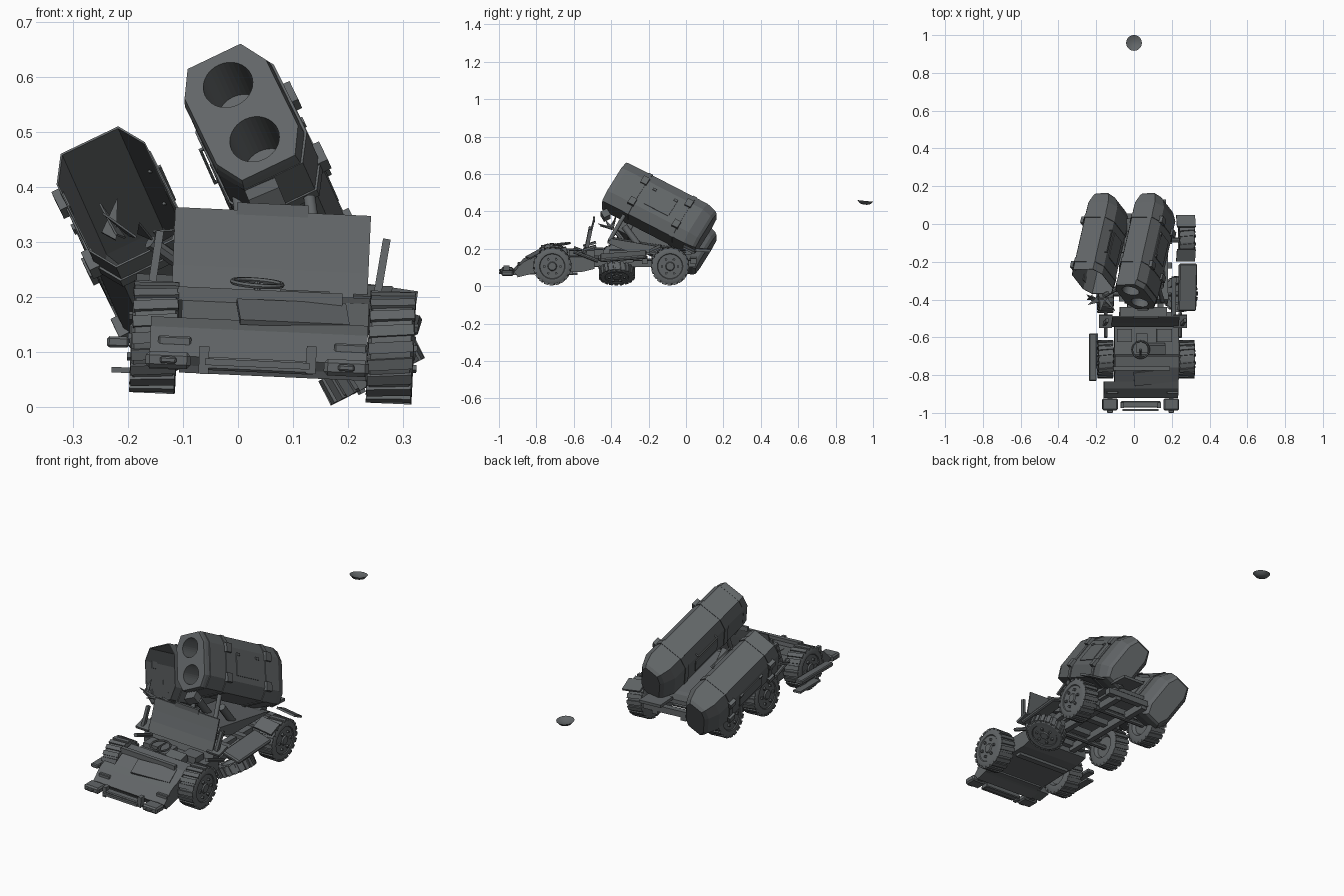
import bpy, bmesh
from math import pi, sin, cos
from mathutils import Vector, Matrix, Euler

cube = bpy.data.objects.get("Cube")
if cube:
    bpy.data.objects.remove(cube)

GREY = (0.12, 0.13, 0.135, 1)
mat = bpy.data.materials.new("dark_grey_metal")
mat.use_nodes = True
mat.diffuse_color = GREY
mat.node_tree.nodes["Principled BSDF"].inputs["Base Color"].default_value = GREY
mat.node_tree.nodes["Principled BSDF"].inputs["Roughness"].default_value = 0.7

ROLL = 0.045          # the whole truck leans to one side
MID = 0.06            # lateral centre of the chassis


def finish(name, bm, matrix=Matrix(), smooth=False):
    bmesh.ops.recalc_face_normals(bm, faces=bm.faces)
    mesh = bpy.data.meshes.new(name)
    bm.to_mesh(mesh)
    bm.free()
    obj = bpy.data.objects.new(name, mesh)
    bpy.context.collection.objects.link(obj)
    obj.matrix_world = matrix
    mesh.materials.append(mat)
    if smooth:
        bpy.ops.object.select_all(action='DESELECT')
        obj.select_set(True)
        bpy.context.view_layer.objects.active = obj
        bpy.ops.object.shade_smooth_by_angle(angle=0.6)
    return obj


def place(loc, rot=(0, ROLL, 0)):
    return Matrix.Translation(loc) @ Euler(rot).to_matrix().to_4x4()


def add_cube(bm, matrix, size):
    bmesh.ops.create_cube(bm, size=1, matrix=matrix @ Matrix.Diagonal((*size, 1)))


def box(name, loc, size, rot=(0, ROLL, 0), bevel=0):
    bm = bmesh.new()
    add_cube(bm, Matrix(), size)
    if bevel:
        bmesh.ops.bevel(bm, geom=bm.edges[:], offset=bevel, segments=1, affect='EDGES')
    return finish(name, bm, place(loc, rot))


def add_loft(bm, rings, loop=False):
    """Skin a list of rings; cap both ends, or join the last ring to the first."""
    loops = [[bm.verts.new(p) for p in ring] for ring in rings]
    if loop:
        loops.append(loops[0])
    for a, b in zip(loops, loops[1:]):
        for i in range(len(a)):
            j = (i + 1) % len(a)
            bm.faces.new((a[i], a[j], b[j], b[i]))
    if not loop:
        bm.faces.new(loops[0])
        bm.faces.new(loops[-1])


def circle(r, z, n=32, cx=0, cy=0):
    return [Vector((cx + r * cos(2 * pi * i / n), cy + r * sin(2 * pi * i / n), z)) for i in range(n)]


def rod(name, a, b, r, n=8):
    a, b = Vector(a), Vector(b)
    bm = bmesh.new()
    add_loft(bm, [circle(r, 0, n), circle(r, (b - a).length, n)])
    rot = (b - a).to_track_quat('Z', 'Y').to_matrix().to_4x4()
    return finish(name, bm, Matrix.Translation(a) @ rot, True)


def side_profile(name, pts, x0, x1):
    """Extrude a (y, z) outline across the truck."""
    bm = bmesh.new()
    add_loft(bm, [[Vector((x - MID, y, z)) for y, z in pts] for x in (x0, x1)])
    return finish(name, bm, place((MID, 0, 0)))


# Wheels: flat hub disc, tyre, broad lugs and bolts, with the outer face along local z
def wheel(name, loc, axis, r=0.102, w=0.084):
    bm = bmesh.new()
    h = w / 2
    prof = [(.2, h + .003), (.24, h - .003), (.64, h - .004), (.67, h), (.86, h),
            (.95, h - .006), (.95, -h + .006), (.86, -h), (.6, -h), (.5, -h + .015)]
    add_loft(bm, [circle(r * k, z) for k, z in prof])
    for i in range(20):
        turn = Matrix.Rotation(2 * pi * i / 20, 4, 'Z') @ Matrix.Translation((r * .95, 0, 0))
        add_cube(bm, turn @ Matrix.Rotation(.1, 4, 'X'), (r * .1, r * .2, w * .97))
    for i in range(6):
        turn = Matrix.Rotation(2 * pi * i / 6, 4, 'Z') @ Matrix.Translation((r * .42, 0, h))
        add_cube(bm, turn, (.011, .011, .012))
    rot = Vector(axis).to_track_quat('Z', 'Y').to_matrix().to_4x4()
    finish(name, bm, Matrix.Translation(loc) @ rot, True)


for label, y in (("front", -.715), ("middle", -.37), ("rear", -.085)):
    wheel(label + "_wheel_right", (-.152, y, .127), (-1, 0, ROLL))
    if label != "middle":
        wheel(label + "_wheel_left", (.278, y, .108), (1, 0, -ROLL))
    rod(label + "_axle", (-.13, y, .12), (.24, y, .105), .013)
wheel("fallen_wheel", (.243, -.37, .068), (.45, 0, -.89), .096, .05)

# Front body with sloping nose and open cab
side_profile("front_body", [(-.9, .055), (-.915, .085), (-.87, .13), (-.76, .195), (-.7, .205),
                            (-.69, .165), (-.54, .165), (-.53, .2), (-.49, .2), (-.49, .1),
                            (-.55, .085), (-.8, .08)], -.11, .23)
side_profile("nose_plate", [(-.9, .06), (-.92, .085), (-.87, .137), (-.835, .155), (-.835, .07)], -.165, .23)
box("nose_ridge", (.04, -.765, .2), (.3, .02, .025))
box("hood_panel", (.1, -.81, .169), (.2, .08, .01), (.5, ROLL, .12))
for x in (-.115, .205):
    box("headlight_frame", (x, -.885, .112 - (x - MID) * ROLL), (.06, .03, .018), bevel=.003)
box("dash_block", (.12, -.66, .185), (.09, .05, .04), (.3, ROLL, 0))
box("cab_console", (.04, -.63, .18), (.06, .1, .04))
for x in (-.05, .16):
    box("seat_base", (x, -.59, .178), (.08, .07, .03))
bpy.ops.mesh.primitive_torus_add(major_radius=.045, minor_radius=.005, major_segments=24,
                                 minor_segments=6, location=(.035, -.665, .225), rotation=(.12, .08, 0))
ring = bpy.context.object
ring.name = "steering_wheel"
ring.data.materials.append(mat)
rod("steering_column", (.035, -.7, .18), (.035, -.665, .225), .006)

# Curved cab screen with a top tab, and side posts
side_profile("cab_screen", [(-.545, .2), (-.525, .25), (-.51, .3), (-.495, .355), (-.488, .355),
                            (-.502, .3), (-.516, .25), (-.535, .2)], -.13, .226)
box("screen_tab", (.063, -.492, .358), (.13, .012, .022))
box("screen_post_left", (.262, -.52, .255), (.014, .02, .1), (-.2, .17, 0))
box("screen_post_right", (-.15, -.52, .265), (.014, .02, .11), (-.2, .15, 0))

# Bumper
box("bumper_bar", (.035, -.955, .075), (.21, .035, .024), bevel=.004)
box("bumper_rail", (.035, -.985, .078), (.19, .012, .012))
for x in (-.127, .197):
    z = .078 - (x - .035) * ROLL
    box("bumper_end", (x, -.955, z), (.082, .064, .03), bevel=.007)
    box("bumper_lamp", (x, -.99, z), (.03, .02, .012), bevel=.003)
    box("bumper_arm", (x, -.905, z), (.025, .06, .02))
for x in (-.062, .133):
    box("bumper_upright", (x, -.96, .085), (.018, .03, .05))

# Ladder chassis running the full length, and rear bed
for x in (-.02, .14):
    box("chassis_rail", (x, -.4, .125 - (x - MID) * ROLL), (.03, .9, .035))
for i in range(5):
    box("cross_member", (MID, -.48 + .13 * i, .14), (.28, .03, .03))
for y in (-.82, -.62):
    box("belly_cross_member", (MID, y, .085), (.3, .03, .03))
box("rear_bed", (.03, -.19, .185), (.22, .44, .02))
box("tail_plate", (.11, .08, .195), (.12, .1, .014), (-.06, ROLL, 0))
box("cab_rear_frame", (.05, -.465, .185), (.25, .05, .035))
box("side_sill", (.21, -.4, .13), (.025, .24, .03), (.12, ROLL, 0))
box("middle_fender_left", (.283, -.335, .16), (.1, .25, .02), (.08, .3, 0), .006)
for y, tilt in ((.015, -.45), (-.165, .45)):
    box("rear_fender_left", (.275, y, .198), (.1, .07, .01), (tilt, .15, 0))
box("front_flap_right", (-.218, -.705, .118), (.04, .25, .02), (0, .03, 0), .004)
box("front_sill_right", (-.21, -.66, .067), (.04, .16, .01))
for x, z in ((-.15, .225), (.245, .205)):
    box("cab_step", (x, -.515, z), (.07, .07, .012), (.3, ROLL, 0))
    rod("side_strut", (x, -.6, z - .02), (x, -.47, z - .07), .01)

# Launcher cradle
side_profile("cradle_bed", [(-.42, .235), (-.40, .26), (-.05, .2), (0, .185), (-.3, .185)], -.06, .17)
for x in (.0, .13):
    rod("lift_cylinder", (x + .02, -.24, .2), (x + .01, -.33, .32), .018, 12)
    rod("lift_ram", (x + .02, -.41, .24), (x, -.33, .38), .011, 12)
box("cradle_lug", (.05, -.43, .38), (.06, .04, .04), (.5, -.4, 0))
rod("bed_brace", (-.16, -.38, .3), (-.02, -.3, .2), .013)

# Launch canisters share one tilted frame: x across, y up, z forward
FWD = Vector((-.118, -.515, .265)).normalized()
SIDE = Vector((.9, 0, .44))
SIDE = (SIDE - FWD * SIDE.dot(FWD)).normalized()
UP = FWD.cross(SIDE)
LENGTH = .565


def frame(origin):
    m = Matrix((SIDE, UP, FWD)).transposed().to_4x4()
    return Matrix.Translation(origin) @ m


def octagon(z, kx=1, ky=1, grow=0):
    pts = []
    for sx, sy, order in ((1, 1, 1), (-1, 1, -1), (-1, -1, 1), (1, -1, -1)):
        corner = [(sx * (.089 * kx + grow), sy * (.078 * ky + grow)),
                  (sx * (.058 * kx + grow), sy * (.132 * ky + grow))]
        pts += [Vector((a, b, z)) for a, b in corner[::order]]
    return pts


def canister(name, front, open_end, start, outer):
    m = frame(front)
    bm = bmesh.new()
    rings = [octagon(-LENGTH, .6, .86), octagon(-LENGTH + .015, .75, .93), octagon(-.5), octagon(-start)]
    if open_end:
        rings += [octagon(-start, .97, .97), octagon(-.495, .97, .97), octagon(-LENGTH + .01, .58, .83)]
    add_loft(bm, rings)
    body = finish(name + "_body", bm, m)
    # Hollow straps, with clamps on the outer side
    for z in (-.15, -.42):
        bm = bmesh.new()
        add_loft(bm, [octagon(z - .012, grow=.003), octagon(z + .012, grow=.003),
                      octagon(z + .012, .985, .985), octagon(z - .012, .985, .985)], True)
        finish(name + "_strap", bm, m)
        bm = bmesh.new()
        for y in (.07, -.07):
            add_cube(bm, Matrix.Translation((outer * .093, y, z)), (.02, .042, .036))
        finish(name + "_clamps", bm, m)
    # Raised side hatches, latches and an inner hand rail
    bm = bmesh.new()
    for sx in (-1, 1):
        add_cube(bm, Matrix.Translation((sx * .089, 0, -.285)), (.007, .1, .15))
    for z in (-.22, -.35):
        add_cube(bm, Matrix.Translation((outer * .093, .05, z)), (.007, .012, .02))
        add_cube(bm, Matrix.Translation((-outer * .085, .09, z)), (.024, .005, .005))
    add_cube(bm, Matrix.Translation((-outer * .096, .09, -.285)), (.005, .005, .135))
    finish(name + "_fittings", bm, m)
    return body


front_a = Vector((.009, -.385, .536))
upper = canister("upper_canister", front_a, False, .03, 1)
canister("lower_canister", front_a + Vector((-.247, 0, -.113)), True, .092, -1)

# Front cap of the upper canister with two tube bores
bm = bmesh.new()
add_loft(bm, [octagon(-.032, .98, 1), octagon(-.012, .95, 1), octagon(0, .92, .98)])
cap = finish("canister_cap", bm, frame(front_a - Vector((.003, 0, 0))))
bm = bmesh.new()
for y in (-.063, .063):
    add_loft(bm, [circle(.046, -.13, 32, 0, y), circle(.046, .03, 32, 0, y)])
cutter = finish("bore_cutter", bm, frame(front_a - Vector((.003, 0, 0))))
cutter.hide_render = True
cutter.hide_viewport = True
for obj in (upper, cap):
    cut = obj.modifiers.new("bores", 'BOOLEAN')
    cut.operation = 'DIFFERENCE'
    cut.solver = 'EXACT'
    cut.object = cutter

# Torn metal shards below the open canister
for i in range(5):
    bm = bmesh.new()
    add_loft(bm, [[Vector((-.015, 0, z)), Vector((.015, 0, z)), Vector((.01 * (i - 2), .075, z))]
                  for z in (-.002, .002)])
    finish("torn_shard", bm, place((-.235 + .022 * i, -.4, .31), (1.2 - .3 * i, .5 - .3 * i, i)))

# Loose dished cover far behind the truck
bm = bmesh.new()
add_loft(bm, [circle(r, z, 20) for r, z in ((.012, -.014), (.03, -.008), (.042, .006),
                                            (.03, .0), (.01, -.006))])
finish("loose_cover", bm, place((0, .958, .45), (-.1, 0, 0)), True)
